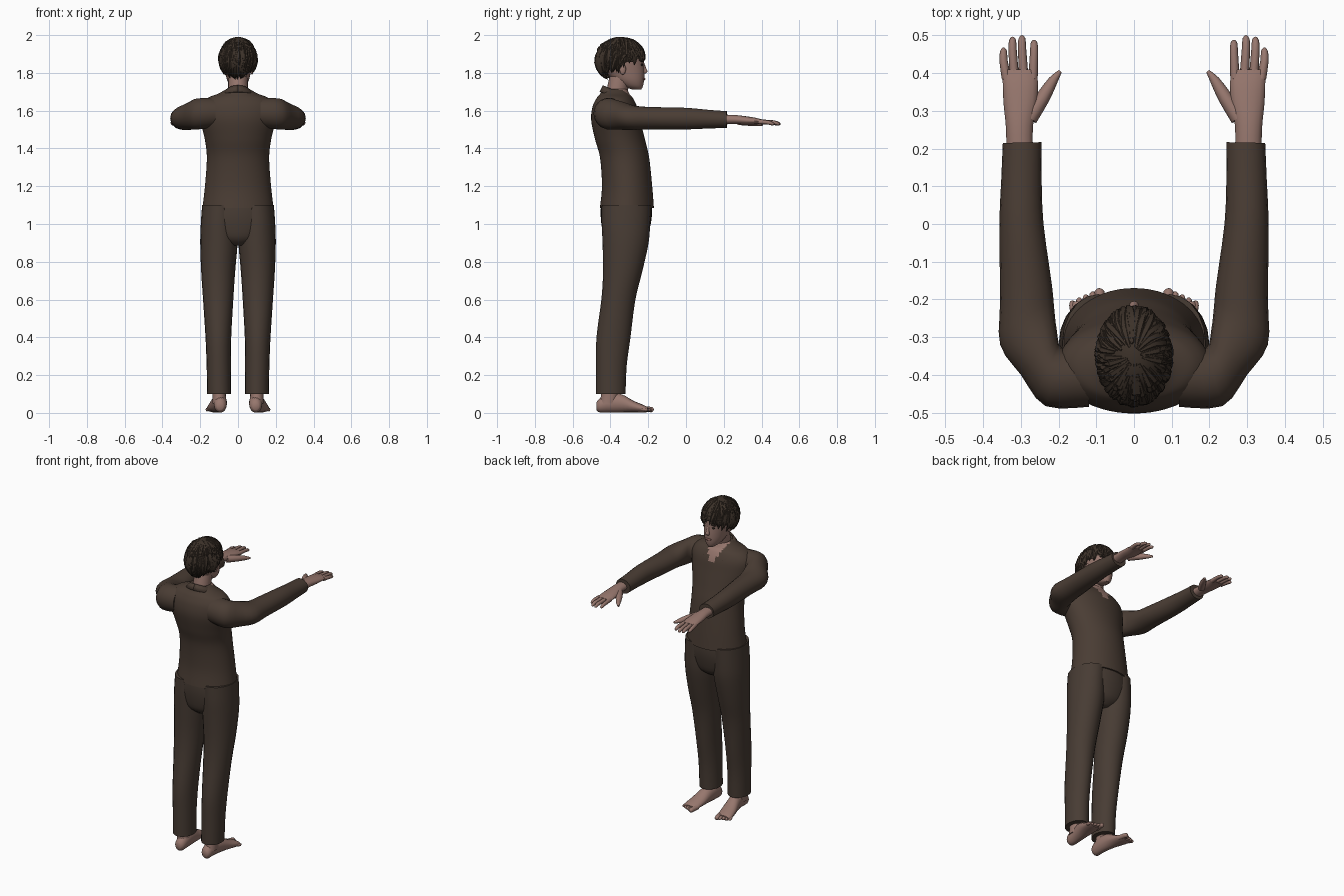
import bpy, bmesh, math, random
from mathutils import Vector as V

if "Cube" in bpy.data.objects:
    bpy.data.objects.remove(bpy.data.objects["Cube"])
random.seed(4)


def material(name, r, g, b):
    m = bpy.data.materials.new(name)
    m.diffuse_color = (r, g, b, 1)
    m.use_nodes = True
    m.node_tree.nodes["Principled BSDF"].inputs["Base Color"].default_value = m.diffuse_color
    return m


SHIRT = material("shirt_brown", 0.068, 0.046, 0.034)
TROUSERS = material("trouser_brown", 0.064, 0.045, 0.034)
HAIR = material("hair_dark_brown", 0.045, 0.031, 0.022)
SKIN = material("skin", 0.31, 0.185, 0.155)
LIP = material("lip", 0.22, 0.10, 0.085)
EYE = material("eye_dark", 0.02, 0.014, 0.01)


def finish(name, bm, mats, mirror=False, angle=50):
    bmesh.ops.recalc_face_normals(bm, faces=bm.faces)
    me = bpy.data.meshes.new(name)
    bm.to_mesh(me)
    bm.free()
    ob = bpy.data.objects.new(name, me)
    bpy.context.collection.objects.link(ob)
    for m in mats:
        me.materials.append(m)
    bpy.ops.object.select_all(action='DESELECT')
    ob.select_set(True)
    bpy.context.view_layer.objects.active = ob
    bpy.ops.object.shade_smooth_by_angle(angle=math.radians(angle))
    if mirror:
        mod = ob.modifiers.new("mirror", 'MIRROR')
        mod.use_mirror_merge = False
    return ob


def add_loft(bm, rings, n=16, k=3):
    """Skin rings of (centre, u, v) with k smooth in-between steps."""
    fine = []
    for i in range(len(rings) - 1):
        p = [rings[max(i - 1, 0)], rings[i], rings[i + 1], rings[min(i + 2, len(rings) - 1)]]
        for s in range(k):
            t = s / k
            fine.append([0.5 * (2 * b + (c - a) * t + (2 * a - 5 * b + 4 * c - d) * t * t
                                + (3 * b - a - 3 * c + d) * t ** 3) for a, b, c, d in zip(*p)])
    fine.append(rings[-1])
    loops = [[bm.verts.new(c + u * math.cos(j * math.tau / n) + v * math.sin(j * math.tau / n))
              for j in range(n)] for c, u, v in fine]
    for a, b in zip(loops, loops[1:]):
        for j in range(n):
            bm.faces.new((a[j], a[j - 1], b[j - 1], b[j]))
    bm.faces.new(loops[0])
    bm.faces.new(loops[-1])


def upright(rows):
    """Rows of x, y, z, half width, half depth."""
    return [(V((x, y, z)), V((rx, 0, 0)), V((0, ry, 0))) for x, y, z, rx, ry in rows]


def level(rows):
    """Rows of outer x, y, inner x, y, then z and half height."""
    return [(V(((a + c) / 2, (b + d) / 2, z)), V(((a - c) / 2, (b - d) / 2, 0)), V((0, 0, h)))
            for a, b, c, d, z, h in rows]


def tube(points, radii):
    pts = [V(p) for p in points]
    out = []
    for i, p in enumerate(pts):
        d = (pts[min(i + 1, len(pts) - 1)] - pts[max(i - 1, 0)]).normalized()
        u = d.cross(V((0, 0, 1)) if abs(d.z) < 0.9 else V((0, 1, 0))).normalized()
        out.append((p, u * radii[i], d.cross(u) * radii[i]))
    return out


def part(name, rings, mat, mirror=False, n=16, k=3):
    bm = bmesh.new()
    add_loft(bm, rings, n, k)
    return finish(name, bm, [mat], mirror)


# Shirt body, with an open V at the throat
shirt = part("shirt_body", upright([
    (0, -.313, 1.085, .188, .143), (0, -.312, 1.2, .175, .133), (0, -.325, 1.35, .165, .13),
    (0, -.35, 1.45, .176, .132), (0, -.372, 1.55, .2, .13), (0, -.377, 1.62, .2, .118),
    (0, -.377, 1.665, .165, .097), (0, -.377, 1.69, .105, .077), (0, -.375, 1.715, .06, .064)]),
    SHIRT, n=56, k=6)
shirt.data.materials.append(SKIN)
for f in shirt.data.polygons:
    c = f.center
    if c.y > -.36 and abs(c.x) < (c.z - 1.585) * .5:
        f.material_index = 1

# Shirt collar with pointed ends
bm = bmesh.new()
rows = []
for i in range(13):
    a = math.radians(i * 155 / 12)
    s, c, f = math.sin(a), math.cos(a), (1 - math.cos(a)) / 2
    p = max(0, (i - 8) / 4)
    rows.append((bm.verts.new((.062 * s + .008 * p, -.372 - .068 * c, 1.735 - .06 * f)),
                 bm.verts.new((.092 * s + .028 * p, -.372 - .086 * c + .025 * p,
                               1.70 - .035 * f - .035 * p))))
for a, b in zip(rows, rows[1:]):
    bm.faces.new((a[0], b[0], b[1], a[1]))
collar = finish("collar", bm, [SHIRT], True)
collar.modifiers.new("thickness", 'SOLIDIFY').thickness = .008

# Sleeves, hands and fingers
part("sleeve", level([
    (.12, -.485, .12, -.32, 1.588, .08), (.235, -.483, .19, -.33, 1.583, .083),
    (.30, -.40, .205, -.28, 1.572, .074), (.355, -.32, .212, -.22, 1.562, .064),
    (.355, -.20, .218, -.16, 1.56, .06), (.357, 0, .24, 0, 1.558, .058),
    (.352, .12, .245, .12, 1.555, .05), (.348, .215, .245, .217, 1.553, .045)]), SHIRT, True, 18)
bm = bmesh.new()
add_loft(bm, level([
    (.338, .19, .268, .19, 1.553, .026), (.34, .26, .268, .26, 1.553, .024),
    (.346, .32, .257, .32, 1.548, .022), (.348, .37, .255, .37, 1.545, .017),
    (.349, .41, .257, .41, 1.54, .012)]))
for x0, x1, y in [(.268, .265, .488), (.292, .297, .5), (.317, .322, .496), (.338, .346, .467)]:
    add_loft(bm, tube([(x0, .385, 1.541), (x1, y - .035, 1.538), (x1, y - .008, 1.53), (x1, y, 1.528)],
                      [.0125, .011, .009, .003]), 8, 2)
add_loft(bm, tube([(.278, .28, 1.545), (.242, .335, 1.538), (.215, .38, 1.53), (.196, .405, 1.525)],
                  [.022, .019, .013, .005]), 10, 2)
finish("hand", bm, [SKIN], True)

# Trousers
part("trouser_hips", upright([
    (0, -.322, .885, .06, .07), (0, -.32, .92, .14, .11), (0, -.318, .98, .188, .127),
    (0, -.316, 1.05, .192, .136), (0, -.315, 1.12, .18, .134)]), TROUSERS, n=32)
part("trouser_leg", upright([
    (.1, -.398, .1, .063, .078), (.102, -.395, .25, .064, .081), (.104, -.384, .4, .068, .09),
    (.105, -.358, .6, .08, .09), (.105, -.335, .75, .09, .104), (.101, -.32, .9, .099, .122),
    (.1, -.318, 1.0, .097, .128), (.095, -.316, 1.1, .095, .13)]), TROUSERS, True, 20)

# Bare feet with toes
bm = bmesh.new()
add_loft(bm, level([
    (.112, -.474, .078, -.474, .035, .02), (.126, -.455, .062, -.455, .04, .038),
    (.13, -.40, .058, -.40, .052, .05), (.142, -.34, .06, -.34, .05, .048),
    (.158, -.28, .064, -.28, .034, .031), (.167, -.225, .072, -.225, .022, .02),
    (.163, -.205, .08, -.205, .018, .014)]))
for i in range(5):
    x, y, r = .091 + .0178 * i, -.172 - .008 * i, .0145 if i == 0 else .0095
    add_loft(bm, tube([(x - .008, -.235, .02), (x, y - .018, .018), (x + .001, y - .004, .015), (x + .001, y, .013)],
                      [r, r, r * .8, r * .3]), 8, 2)
add_loft(bm, upright([(.097, -.41, .05, .038, .05), (.1, -.405, .09, .036, .045), (.1, -.4, .16, .038, .045)]))
finish("foot", bm, [SKIN], True)

# Neck, head, nose, ears
part("neck", upright([(0, -.37, 1.62, .055, .055), (0, -.366, 1.7, .052, .055),
                      (0, -.345, 1.78, .052, .06)]), SKIN, n=20)
part("head", upright([
    (0, -.262, 1.713, .018, .026), (0, -.282, 1.73, .04, .054), (0, -.302, 1.76, .057, .08),
    (0, -.32, 1.80, .067, .1), (0, -.337, 1.85, .076, .115), (0, -.339, 1.90, .08, .116),
    (0, -.342, 1.95, .066, .096), (0, -.345, 1.98, .035, .05)]), SKIN, n=28)
part("nose", upright([(0, -.228, 1.855, .006, .006), (0, -.222, 1.825, .009, .011),
                      (0, -.218, 1.806, .013, .014), (0, -.224, 1.796, .01, .008)]), SKIN, n=12)


def ellipsoid(name, loc, size, mat, mirror=False):
    bm = bmesh.new()
    bmesh.ops.create_uvsphere(bm, u_segments=14, v_segments=8, radius=1)
    for v in bm.verts:
        v.co = V(loc) + V([a * b for a, b in zip(v.co, size)])
    return finish(name, bm, [mat], mirror)


ellipsoid("ear", (.074, -.335, 1.82), (.009, .017, .03), SKIN, True)
ellipsoid("eye", (.03, -.234, 1.843), (.013, .006, .006), EYE, True)
ellipsoid("eyebrow", (.031, -.233, 1.862), (.019, .008, .004), HAIR, True)
ellipsoid("lips", (0, -.226, 1.768), (.022, .011, .008), LIP)

# Hair: a cap trimmed at the hairline, covered with tapering locks
CENTRE, SIZE = V((0, -.35, 1.873)), V((.093, .126, .117))


def hairline(az):
    return 1.5 + .95 * (1 - math.cos(az)) / 2


def on_hair(az, th, grow=1.0):
    d = V((math.sin(az) * math.sin(th), math.cos(az) * math.sin(th), math.cos(th)))
    return CENTRE + V([a * b * grow for a, b in zip(d, SIZE)])


bm = bmesh.new()
bmesh.ops.create_uvsphere(bm, u_segments=32, v_segments=24, radius=1)
low = [v for v in bm.verts if math.acos(max(-1, min(1, v.co.z))) > hairline(math.atan2(v.co.x, v.co.y))]
bmesh.ops.delete(bm, geom=low, context='VERTS')
for v in bm.verts:
    v.co = CENTRE + V([a * b for a, b in zip(v.co, SIZE)])
finish("hair_cap", bm, [HAIR])

bm = bmesh.new()
for i in range(150):
    az = i * 2.39996
    start = random.uniform(.15, 1.2)
    end = hairline(az) + random.uniform(-.15, .2)
    swirl = random.uniform(-.1, .45)
    steps = [(az + swirl * t, start + (end - start) * t, t) for t in (0, .3, .6, .85, 1)]
    tip = random.uniform(.99, 1.07)
    add_loft(bm, tube([on_hair(a, th, .98 + (tip - .98) * t * t) for a, th, t in steps],
                      [.004, .011, .012, .008, .001]), 6, 2)
finish("hair_locks", bm, [HAIR], angle=35)
